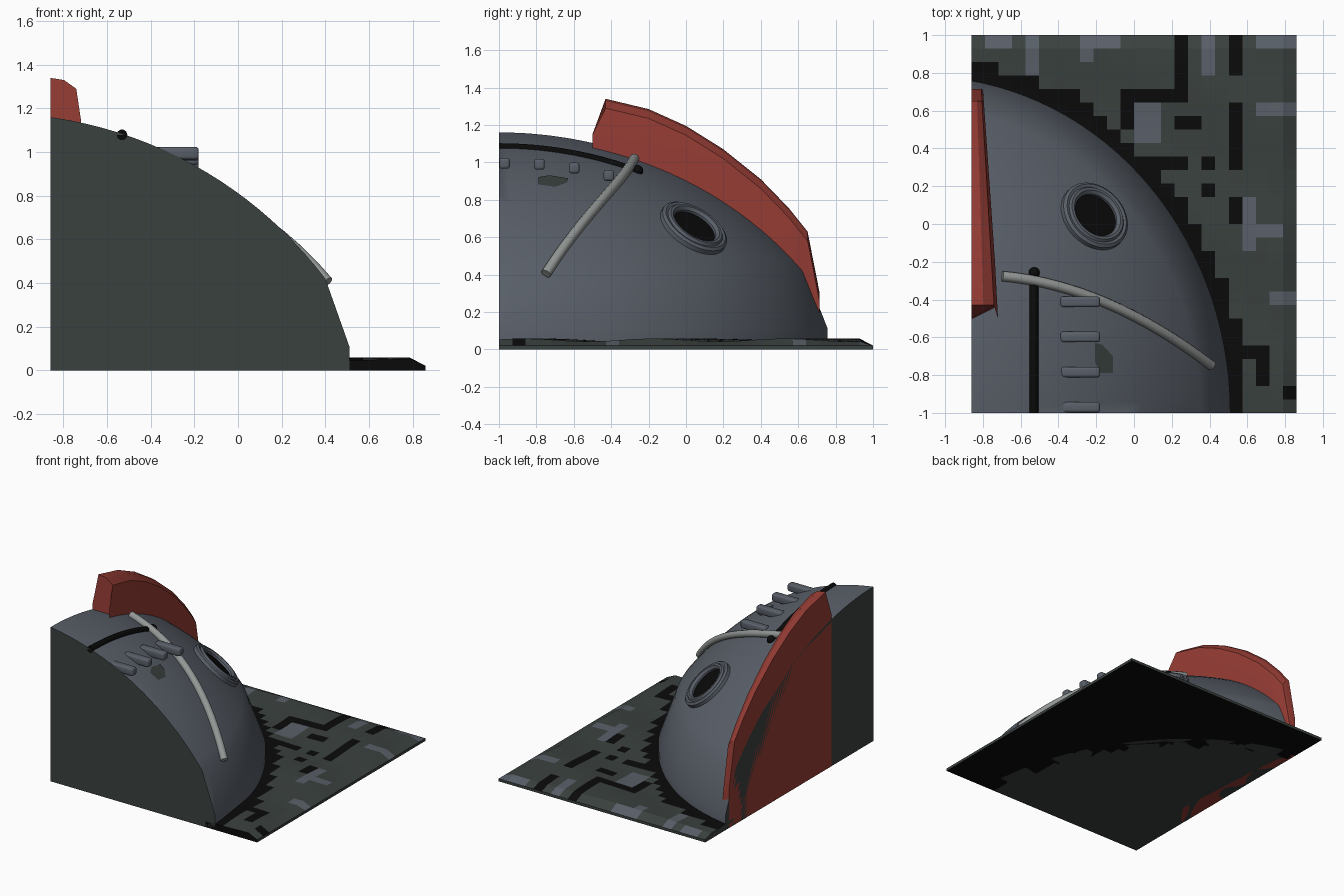
import bpy, bmesh, math
from mathutils import Vector

cube = bpy.data.objects.get("Cube")
if cube:
    bpy.data.objects.remove(cube, do_unlink=True)


def material(name, *rgb):
    m = bpy.data.materials.new(name)
    m.use_nodes = True
    m.diffuse_color = (*rgb, 1)
    m.node_tree.nodes["Principled BSDF"].inputs["Base Color"].default_value = (*rgb, 1)
    return m


STEEL = material("steel grey", .10, .115, .14)
GREEN = material("dark green grey", .042, .053, .048)
BLACK = material("black", .003, .003, .003)
RED = material("dull red", .30, .045, .034)
LIGHT = material("light grey", .29, .31, .30)

# Block edges and the dome they cut through
LEFT, FRONT = -.86, -1.0
CX, CZ, RAD, STRETCH = -1.128, -.739, 1.918, 1.088
BASE = 1.638


def dome_radius(x, y):
    return math.hypot(x - CX, (y - FRONT) / STRETCH)


def on_dome(x, y, lift=0.0):
    """Point above the dome surface, with the surface normal."""
    z = CZ + math.sqrt(RAD ** 2 - dome_radius(x, y) ** 2)
    n = Vector((x - CX, (y - FRONT) / STRETCH ** 2, z - CZ)).normalized()
    return Vector((x, y, z)) + n * lift, n


def finish(bm, name, *mats, smooth=None):
    bmesh.ops.recalc_face_normals(bm, faces=bm.faces)
    mesh = bpy.data.meshes.new(name)
    bm.to_mesh(mesh)
    bm.free()
    obj = bpy.data.objects.new(name, mesh)
    bpy.context.collection.objects.link(obj)
    for m in mats:
        mesh.materials.append(m)
    if smooth:
        bpy.ops.object.select_all(action="DESELECT")
        obj.select_set(True)
        bpy.context.view_layer.objects.active = obj
        bpy.ops.object.shade_smooth_by_angle(angle=math.radians(smooth))
    return obj


def lathe(profile, steps):
    bm = bmesh.new()
    vs = [bm.verts.new((r, 0, z)) for r, z in profile]
    es = [bm.edges.new(p) for p in zip(vs, vs[1:])]
    bmesh.ops.spin(bm, geom=vs + es, cent=(0, 0, 0), axis=(0, 0, 1),
                   angle=math.tau, steps=steps, use_duplicate=False)
    bmesh.ops.remove_doubles(bm, verts=bm.verts, dist=1e-4)
    return bm


# Dome hull: a stretched lathe cut flat on two sides
arc = math.acos((.42 - CZ) / RAD)
profile = [(RAD * math.sin(arc * i / 24), CZ + RAD * math.cos(arc * i / 24)) for i in range(25)]
profile += [(BASE, .11), (BASE, 0), (0, 0)]
bm = lathe(profile, 128)
for v in bm.verts:
    v.co = (CX + v.co.x, FRONT + v.co.y * STRETCH, v.co.z)
for co, no in (((LEFT, 0, 0), (-1, 0, 0)), ((0, FRONT, 0), (0, -1, 0))):
    cut = bmesh.ops.bisect_plane(bm, geom=bm.verts[:] + bm.edges[:] + bm.faces[:],
                                 plane_co=co, plane_no=no, clear_outer=True)
    rim = [e for e in cut["geom_cut"] if isinstance(e, bmesh.types.BMEdge)]
    bmesh.ops.holes_fill(bm, edges=rim, sides=0)
bmesh.ops.recalc_face_normals(bm, faces=bm.faces)
for f in bm.faces:
    n = f.normal
    f.material_index = int(n.x < -.99 or n.y < -.99 or n.z < -.99)
finish(bm, "dome_hull", STEEL, GREEN, smooth=35)

# Ground slab with square patches: column, row, width, height
COLS, ROWS = 24, 28
GREY_PATCHES = [(1, 0, 2, 1), (4, 0, 1, 4), (8, 0, 1, 2), (9, 0, 2, 1), (17, 0, 1, 3),
                (21, 0, 3, 1), (12, 5, 2, 3), (21, 5, 3, 1), (20, 12, 1, 4),
                (21, 14, 2, 1), (22, 19, 2, 1)]
BLACK_PATCHES = [(15, 0, 1, 5), (19, 0, 1, 3), (11, 4, 5, 1), (7, 4, 1, 1), (11, 5, 1, 2),
                 (15, 6, 2, 1), (19, 5, 1, 5), (13, 9, 3, 1), (17, 9, 1, 1), (17, 11, 1, 1),
                 (19, 12, 1, 2), (20, 23, 2, 1), (21, 24, 1, 2), (23, 26, 1, 1)]


def inside(patches, c, r):
    return any(x <= c < x + w and y <= r < y + h for x, y, w, h in patches)


bm = bmesh.new()
bmesh.ops.create_grid(bm, x_segments=COLS, y_segments=ROWS, size=1)
for v in bm.verts:
    x, y = v.co.x * -LEFT, v.co.y
    edge = x > .85 or y > .99
    v.co = (x, y, .02 if edge else .05 + .008 * math.sin(9 * y + 4 * x))
hidden = [f for f in bm.faces if dome_radius(*f.calc_center_median().xy) < BASE - .09]
bmesh.ops.delete(bm, geom=hidden, context="FACES")
top = bm.faces[:]
for f in top:
    p = f.calc_center_median()
    c, r = int((p.x - LEFT) / -LEFT * COLS / 2), int((1 - p.y) * ROWS / 2)
    if inside(BLACK_PATCHES, c, r) or dome_radius(p.x, p.y) < BASE + .09:
        f.material_index = 1
    elif inside(GREY_PATCHES, c, r):
        f.material_index = 2
# Skirt and underside
rim = [e for e in bm.edges if e.is_boundary]
skirt = bmesh.ops.extrude_edge_only(bm, edges=rim)["geom"]
for g in skirt:
    if isinstance(g, bmesh.types.BMVert):
        g.co.z = 0
    elif isinstance(g, bmesh.types.BMFace):
        g.material_index = int(all(v.co.y < -.99 for v in g.verts))
under = bmesh.ops.contextual_create(bm, geom=[g for g in skirt if isinstance(g, bmesh.types.BMEdge)])
for f in under["faces"]:
    f.material_index = 1
finish(bm, "ground_slab", GREEN, BLACK, STEEL)

# Fin: bevelled slab tapering toward the back
crest = [(-.43, 1.34), (-.2, 1.285), (0, 1.195), (.2, 1.07), (.4, .91),
         (.55, .755), (.65, .63), (.715, .3)]
bm = bmesh.new()
loops = []
for i, (y, z) in enumerate(crest):
    foot = -.5 if i == 0 else y
    w = .14 - .08 * (y + .43) / 1.15
    shoulder = z - .19
    section = [(0, y, z), (.45 * w, y, z - .01), (.85 * w, y, z - .05),
               (w, foot, shoulder), (w, foot, 0), (0, foot, 0), (0, foot, shoulder)]
    loops.append([bm.verts.new((LEFT + a, b, c)) for a, b, c in section])
for a, b in zip(loops, loops[1:]):
    for j in range(len(a)):
        k = (j + 1) % len(a)
        bm.faces.new((a[j], a[k], b[k], b[j]))
bm.faces.new(loops[0])
bm.faces.new(loops[-1])
finish(bm, "back_fin", RED, smooth=20)

# Porthole: stepped ring and dark pane
place, normal = on_dome(-.21, .04)
turn = normal.to_track_quat("Z", "Y")
ring = [(.125, -.03), (.125, .02), (.14, .035), (.155, .035), (.165, .022),
        (.18, .026), (.195, .015), (.197, -.03)]
for name, prof, mat in (("porthole_ring", ring, STEEL),
                        ("porthole_pane", [(0, .006), (.128, .006)], BLACK)):
    obj = finish(lathe(prof, 40), name, mat, smooth=30)
    obj.location = place
    obj.rotation_mode = "QUATERNION"
    obj.rotation_quaternion = turn


# Pipes lying on the hull
def pipe(name, path, radius, lift, mat):
    curve = bpy.data.curves.new(name, "CURVE")
    curve.dimensions = "3D"
    curve.bevel_depth = radius
    curve.bevel_resolution = 3
    curve.use_fill_caps = True
    spline = curve.splines.new("POLY")
    spline.points.add(len(path) - 1)
    for p, (x, y) in zip(spline.points, path):
        p.co = (*on_dome(x, y, lift)[0], 1)
    spline.use_smooth = True
    curve.materials.append(mat)
    obj = bpy.data.objects.new(name, curve)
    bpy.context.collection.objects.link(obj)


sweep = [(-.7 + 1.1 * t, -.28 - .1 * t - .37 * t * t) for t in (i / 16 for i in range(17))]
pipe("light_pipe", sweep, .027, .012, LIGHT)
pipe("black_cable", [(-.53, FRONT + .74 * i / 12) for i in range(13)], .025, -.005, BLACK)
bm = bmesh.new()
bmesh.ops.create_uvsphere(bm, u_segments=12, v_segments=8, radius=.03)
bmesh.ops.translate(bm, verts=bm.verts, vec=on_dome(-.53, -.26, .005)[0])
finish(bm, "cable_end", BLACK, smooth=40)

# Row of rounded bars
for i, z in enumerate((.995, .99, .97, .93)):
    bm = bmesh.new()
    bmesh.ops.create_cube(bm, size=1)
    for v in bm.verts:
        v.co = (v.co.x * .21 - .285, v.co.y * .056 - .97 + .186 * i, v.co.z * .058 + z)
    bmesh.ops.bevel(bm, geom=bm.edges[:], offset=.014, segments=3, profile=.5, affect="EDGES")
    finish(bm, f"hull_bar_{i + 1}", STEEL, smooth=40)

# Thin patch beside the bars
bm = bmesh.new()
outline = [(-.21, -.63), (-.17, -.64), (-.115, -.7), (-.115, -.79), (-.18, -.79), (-.21, -.73)]
bm.faces.new([bm.verts.new(on_dome(x, y, .005)[0]) for x, y in outline])
finish(bm, "hull_patch", GREEN)
